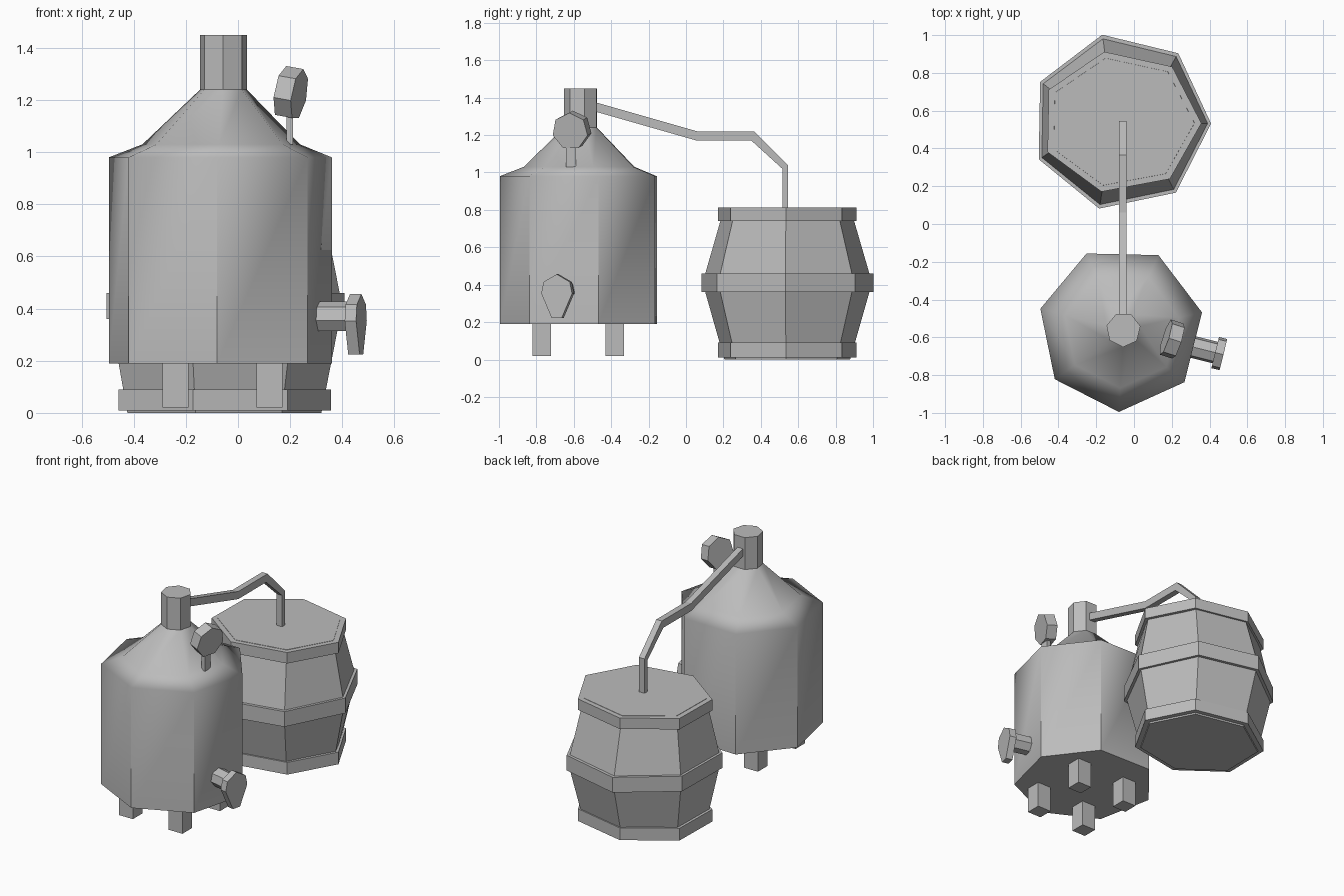
import bpy, bmesh
from math import sin, cos, pi, radians
from mathutils import Vector, Matrix

if "Cube" in bpy.data.objects:
    bpy.data.objects.remove(bpy.data.objects["Cube"])

GREY = (0.5, 0.5, 0.5, 1)
metal = bpy.data.materials.new("plain grey")
metal.use_nodes = True
metal.diffuse_color = GREY
metal.node_tree.nodes["Principled BSDF"].inputs["Base Color"].default_value = GREY


def finish(name, bm):
    bmesh.ops.recalc_face_normals(bm, faces=bm.faces)
    mesh = bpy.data.meshes.new(name)
    bm.to_mesh(mesh)
    bm.free()
    mesh.materials.append(metal)
    obj = bpy.data.objects.new(name, mesh)
    bpy.context.collection.objects.link(obj)
    return obj


def loft(name, loops):
    """Skin a stack of equal-sized point loops and cap both ends."""
    bm = bmesh.new()
    rings = [[bm.verts.new(p) for p in loop] for loop in loops]
    n = len(rings[0])
    for a, b in zip(rings, rings[1:]):
        for i in range(n):
            j = (i + 1) % n
            bm.faces.new((a[i], a[j], b[j], b[i]))
    bm.faces.new(rings[0])
    bm.faces.new(rings[-1])
    return finish(name, bm)


def ring(cx, cy, z, rx, ry, turn):
    """Seven-sided ring, oval when the radii differ."""
    angles = [radians(turn) + 2 * pi * i / 7 for i in range(7)]
    return [(cx + rx * cos(a), cy + ry * sin(a), z) for a in angles]


def box(name, centre, size):
    bm = bmesh.new()
    bmesh.ops.create_cube(bm, size=1)
    bmesh.ops.transform(bm, matrix=Matrix.LocRotScale(Vector(centre), None, Vector(size)), verts=bm.verts)
    return finish(name, bm)


def disc(name, outline, centre, axis, start, end):
    """Sweep an outline (sideways, up) along an axis."""
    axis = Vector(axis).normalized()
    side = Vector((0, 0, 1)).cross(axis).normalized()
    up = axis.cross(side)
    loops = [[Vector(centre) + axis * d + side * u + up * v for u, v in outline] for d in (start, end)]
    return loft(name, loops)


def polygon(n, r, turn=90):
    return [(r * cos(radians(turn) + 2 * pi * i / n), r * sin(radians(turn) + 2 * pi * i / n)) for i in range(n)]


# Boiler body with rounded shoulder and cone
SHOULDER, TURN = 0.98, -91.3
boiler = loft("boiler", [
    ring(-0.07, -0.556, 0.19, 0.439, 0.439, TURN),
    ring(-0.07, -0.556, SHOULDER, 0.439, 0.439, TURN),
    ring(-0.066, -0.558, 1.03, 0.31, 0.31, TURN),
    ring(-0.056, -0.56, 1.24, 0.092, 0.092, TURN),
])
mesh = boiler.data
mesh.shade_smooth()
for edge in mesh.edges:
    low, high = sorted(mesh.vertices[v].co.z for v in edge.vertices)
    edge.use_edge_sharp = low < 0.5 or low > 1.2
weighted = boiler.modifiers.new("soft shoulder", "WEIGHTED_NORMAL")
weighted.keep_sharp = True

# Neck
loft("boiler_neck", [ring(-0.056, -0.56, z, 0.092, 0.092, TURN) for z in (1.235, 1.45)])

# Feet
for sx, left in ((-1, "right"), (1, "left")):
    for sy, front in ((-1, "front"), (1, "back")):
        box(f"foot_{front}_{left}", (-0.06 + sx * 0.18, -0.576 + sy * 0.195, 0.11), (0.1, 0.098, 0.18))

# Spigot and its drop-shaped handle
out = Vector((cos(radians(-14)), sin(radians(-14)), 0))
spout = (-0.07, -0.556, 0.368)
disc("spigot_pipe", polygon(7, 0.06), spout, out, 0.37, 0.52)
half = [(0.072, 0.047), (0.085, -0.015), (0.028, -0.145)]
drop = [(0, 0.088)] + half + [(-u, v) for u, v in reversed(half)]
disc("spigot_handle", drop, spout, out, 0.515, 0.56)

# Gauge on a short stem
box("gauge_stem", (0.198, -0.615, 1.1), (0.025, 0.055, 0.14))
disc("gauge", polygon(7, 0.1), (0.202, -0.61, 1.226), (0.95, -0.3, -0.17), -0.035, 0.035)

# Bent pipe from neck to barrel
top = [(-0.5, 1.38), (0.06, 1.22), (0.365, 1.22), (0.545, 1.04), (0.545, 0.79)]
bottom = [(-0.5, 1.33), (0.06, 1.17), (0.35, 1.17), (0.515, 1.02), (0.515, 0.79)]
loft("bent_pipe", [
    [(-0.06 + s * 0.02, p[0], p[1]) for s, p in ((-1, a), (1, a), (1, b), (-1, b))]
    for a, b in zip(top, bottom)
])


# Barrel staves
def barrel_ring(z, rx, ry):
    return ring(-0.07, 0.54, z, rx, ry, -1)


loft("barrel", [barrel_ring(z, rx, ry) for z, rx, ry in (
    (0.0, 0.39, 0.345), (0.36, 0.46, 0.45), (0.46, 0.46, 0.45), (0.814, 0.39, 0.345))])

# Barrel hoops
for name, z0, z1, rx, ry in (
    ("hoop_bottom", 0.01, 0.09, 0.427, 0.38),
    ("hoop_middle", 0.36, 0.46, 0.478, 0.472),
    ("hoop_top", 0.74, 0.812, 0.427, 0.38),
):
    loft(name, [barrel_ring(z0, rx, ry), barrel_ring(z1, rx, ry)])
